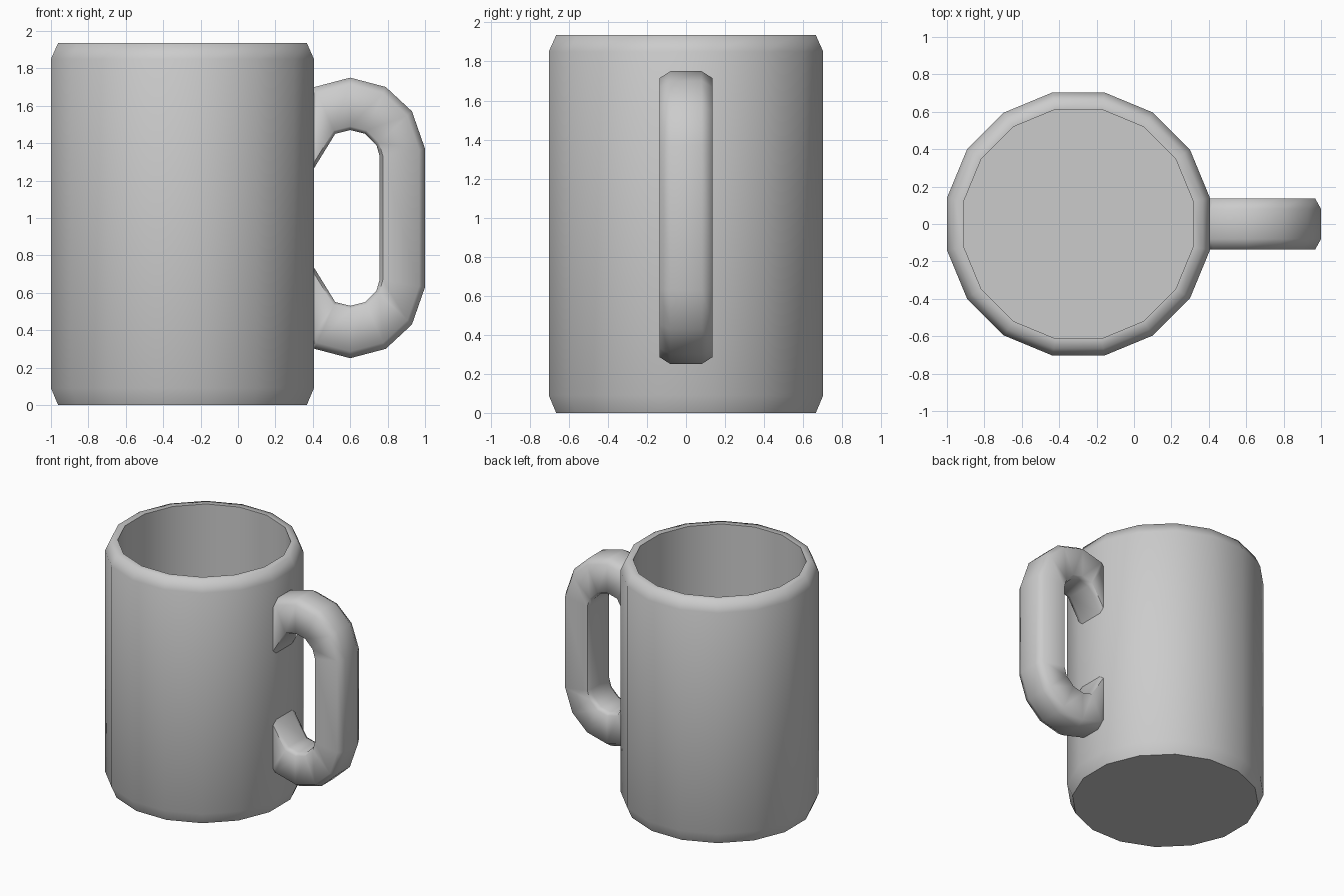
import bpy, bmesh, math

if "Cube" in bpy.data.objects:
    bpy.data.objects.remove(bpy.data.objects["Cube"])

def loft(name, rings, smooth_angle, sharp_ring=None):
    """Skin a list of equal-length point rings and cap both ends."""
    bm = bmesh.new()
    vs = [[bm.verts.new(p) for p in ring] for ring in rings]
    n = len(vs[0])
    for a, b in zip(vs, vs[1:]):
        for i in range(n):
            j = (i + 1) % n
            bm.faces.new((a[i], a[j], b[j], b[i]))
    bm.faces.new(vs[0])
    bm.faces.new(vs[-1])
    bmesh.ops.recalc_face_normals(bm, faces=bm.faces)
    for f in bm.faces:
        f.smooth = True
    for e in bm.edges:
        e.smooth = e.calc_face_angle() < math.radians(smooth_angle)
    if sharp_ring is not None:
        ring = vs[sharp_ring]
        for i in range(n):
            bm.edges.get((ring[i], ring[(i + 1) % n])).smooth = False
    mesh = bpy.data.meshes.new(name)
    bm.to_mesh(mesh)
    bm.free()
    obj = bpy.data.objects.new(name, mesh)
    bpy.context.collection.objects.link(obj)
    return obj

# Mug body: 16-sided lathe, (apothem, z) from the base up and down inside
SIDES, CX = 16, -0.297
profile = [(0.665, 0), (0.703, 0.09), (0.703, 1.85), (0.665, 1.935),
           (0.613, 1.935), (0.613, 0.09)]

def polygon(apothem, z):
    r = apothem / math.cos(math.pi / SIDES)
    angles = [(i + 0.5) * 2 * math.pi / SIDES for i in range(SIDES)]
    return [(CX + r * math.cos(a), r * math.sin(a), z) for a in angles]

loft("mug_body", [polygon(*p) for p in profile], 70, sharp_ring=0)

# Handle: outer and inner points (x, z) of each section, upper half
upper = [((0.40, 1.695), (0.40, 1.255)), ((0.41, 1.70), (0.52, 1.45)),
         ((0.60, 1.75), (0.60, 1.47)), ((0.79, 1.70), (0.68, 1.45)),
         ((0.93, 1.57), (0.74, 1.39)), ((1.00, 1.37), (0.757, 1.33))]
lower = [tuple((x, 2.0 - z) for x, z in pair) for pair in reversed(upper)]

def section(outer, inner):
    # chamfered rectangle: (y, fraction from outer to inner)
    shape = [(-0.08, 0), (0.08, 0), (0.137, 0.13), (0.137, 0.93),
             (0.10, 1), (-0.10, 1), (-0.137, 0.93), (-0.137, 0.13)]
    return [(outer[0] + (inner[0] - outer[0]) * t, y,
             outer[1] + (inner[1] - outer[1]) * t) for y, t in shape]

loft("handle", [section(*pair) for pair in upper + lower], 65)
